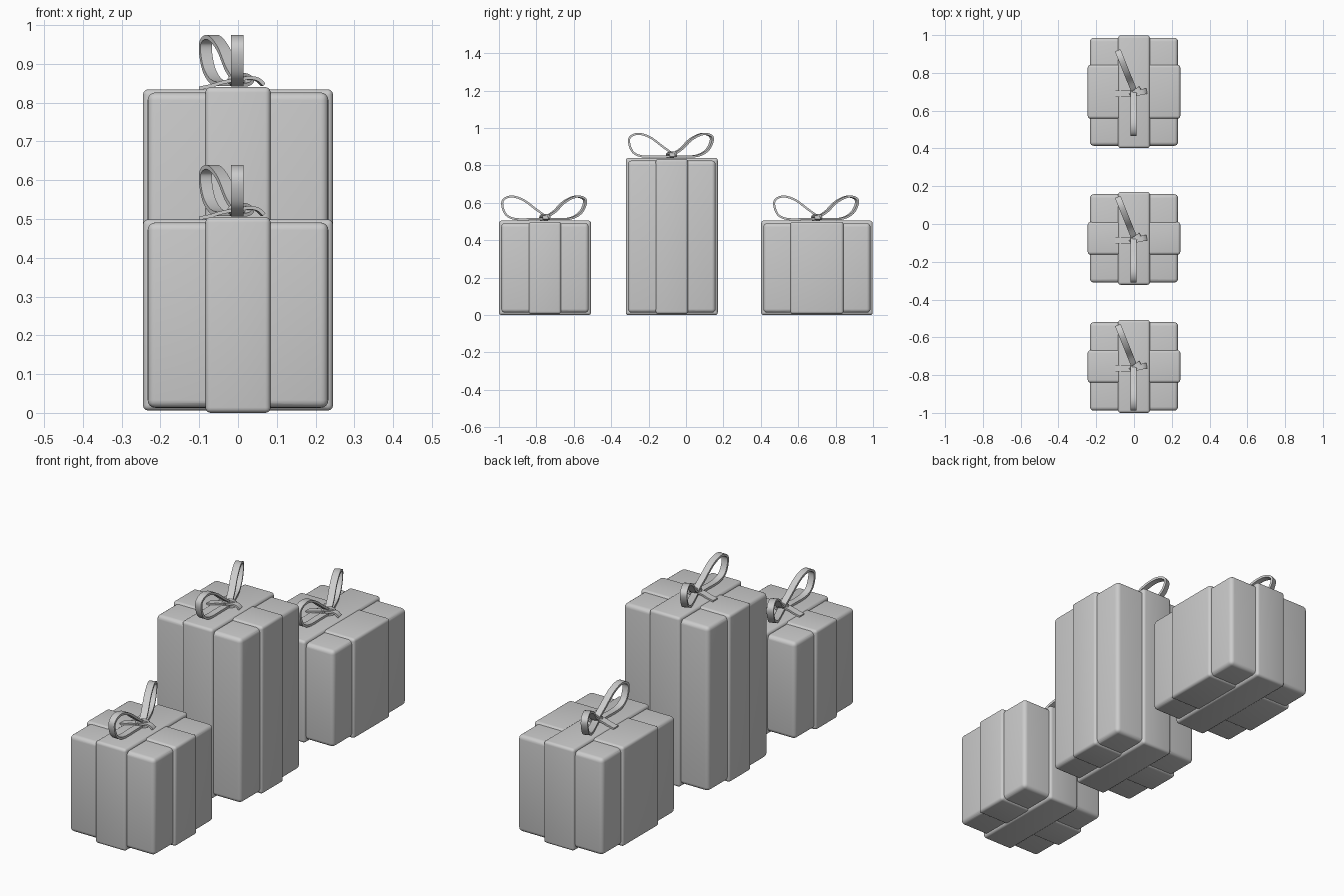
import bpy, math
from mathutils import Vector

if "Cube" in bpy.data.objects:
    bpy.data.objects.remove(bpy.data.objects["Cube"])


def shade(ob):
    bpy.ops.object.select_all(action='DESELECT')
    bpy.context.view_layer.objects.active = ob
    ob.select_set(True)
    bpy.ops.object.shade_smooth_by_angle(angle=math.radians(35))


def apply_mods(ob):
    bpy.context.view_layer.objects.active = ob
    for m in list(ob.modifiers):
        bpy.ops.object.modifier_apply(modifier=m.name)


def rounded_box(name, half_x, half_y, z0, z1, y, radius):
    bpy.ops.mesh.primitive_cube_add(size=2, location=(0, y, (z0 + z1) / 2))
    ob = bpy.context.object
    ob.name = name
    ob.scale = (half_x, half_y, (z1 - z0) / 2)
    bpy.ops.object.transform_apply(location=False, rotation=False, scale=True)
    b = ob.modifiers.new("round", 'BEVEL')
    b.width, b.segments = radius, 4
    apply_mods(ob)
    return ob


def smooth_path(pts, closed, steps=6):
    # Catmull-Rom interpolation through a few (u, z) points
    pts = [Vector(p) for p in pts]
    n = len(pts)
    out = []
    for i in range(n if closed else n - 1):
        get = lambda k: pts[k % n] if closed else pts[max(0, min(n - 1, k))]
        a, b, c, d = (get(i + k) for k in (-1, 0, 1, 2))
        for s in range(steps):
            t = s / steps
            out.append(0.5 * (2 * b + (c - a) * t + (2 * a - 5 * b + 4 * c - d) * t * t
                              + (3 * b - a - 3 * c + d) * t ** 3))
    if not closed:
        out.append(pts[-1])
    return out


def strip(name, pts, angle, origin, width, thick=0.011, closed=True):
    # flat ribbon strip following a path in a vertical plane turned to angle
    path = smooth_path(pts, closed)
    n = len(path)
    along = Vector((math.cos(angle), math.sin(angle), 0))
    side = Vector((-along.y, along.x, 0)) * width / 2
    up = Vector((0, 0, 1))
    verts, faces = [], []
    for i, p in enumerate(path):
        a = path[(i - 1) % n] if closed else path[max(i - 1, 0)]
        b = path[(i + 1) % n] if closed else path[min(i + 1, n - 1)]
        t = (b - a).normalized()
        nrm = Vector((-t.y, t.x)) * thick / 2
        for s, q in ((1, p + nrm), (-1, p + nrm), (-1, p - nrm), (1, p - nrm)):
            verts.append(along * q.x + up * q.y + side * s + Vector(origin))
    for i in range(n if closed else n - 1):
        j = (i + 1) % n
        for k in range(4):
            m = (k + 1) % 4
            faces.append((i * 4 + k, i * 4 + m, j * 4 + m, j * 4 + k))
    if not closed:
        faces += [(0, 3, 2, 1), tuple(4 * (n - 1) + k for k in range(4))]
    me = bpy.data.meshes.new(name)
    me.from_pydata(verts, [], faces)
    ob = bpy.data.objects.new(name, me)
    bpy.context.collection.objects.link(ob)
    bpy.context.view_layer.objects.active = ob
    ob.select_set(True)
    bpy.ops.object.mode_set(mode='EDIT')
    bpy.ops.mesh.select_all(action='SELECT')
    bpy.ops.mesh.normals_make_consistent(inside=False)
    bpy.ops.object.mode_set(mode='OBJECT')
    shade(ob)


FRONT_LOOP = [(0, .014), (.06, .065), (.125, .112), (.185, .129), (.228, .112),
              (.233, .075), (.212, .03), (.165, .009), (.08, .008)]
BACK_LOOP = [(0, .014), (.05, .05), (.105, .1), (.17, .128), (.218, .118),
             (.222, .085), (.195, .04), (.14, .012), (.06, .008)]
KNOT = [(-.028, .016), (-.015, .028), (.01, .031), (.03, .02), (.02, .008), (-.01, .006)]


def bow(prefix, y, z):
    o = (0, y + .006, z)
    # two big loops
    strip(prefix + "_bow_front_loop", FRONT_LOOP, math.radians(-90), (-.002, y + .006, z), .032)
    strip(prefix + "_bow_back_loop", BACK_LOOP, math.radians(112), o, .032)
    # knot wrapped round the middle
    strip(prefix + "_bow_knot", KNOT, math.radians(35), (.006, y - .002, z), .026, .009)
    # loose tails
    strip(prefix + "_bow_left_tail", [(0, .02), (.04, .012), (.07, .003), (.1, -.003)],
          math.radians(180), (0, y - .01, z), .035, .009, False)
    strip(prefix + "_bow_right_tail", [(0, .018), (.025, .024), (.05, .02), (.066, .006)],
          math.radians(12), (0, y - .01, z), .03, .009, False)


def gift(prefix, y, half_y, cross_w, height):
    # wrapped box with two crossing ribbons fused into one skin
    box = rounded_box(prefix + "_gift_box", .233, half_y - .012, .013, height - .014, y, .02)
    for hx, hy, inset in ((.245, cross_w, .006), (.084, half_y, 0)):
        r = rounded_box("ribbon_helper", hx, hy, inset, height - inset, y, .014)
        m = box.modifiers.new("join", 'BOOLEAN')
        m.operation, m.solver, m.object = 'UNION', 'EXACT', r
        apply_mods(box)
        bpy.data.objects.remove(r)
    shade(box)
    bow(prefix, y, height)


gift("small", -.754, .246, .086, .505)
gift("tall", -.076, .246, .086, .84)
gift("wide", .7, .298, .142, .505)
